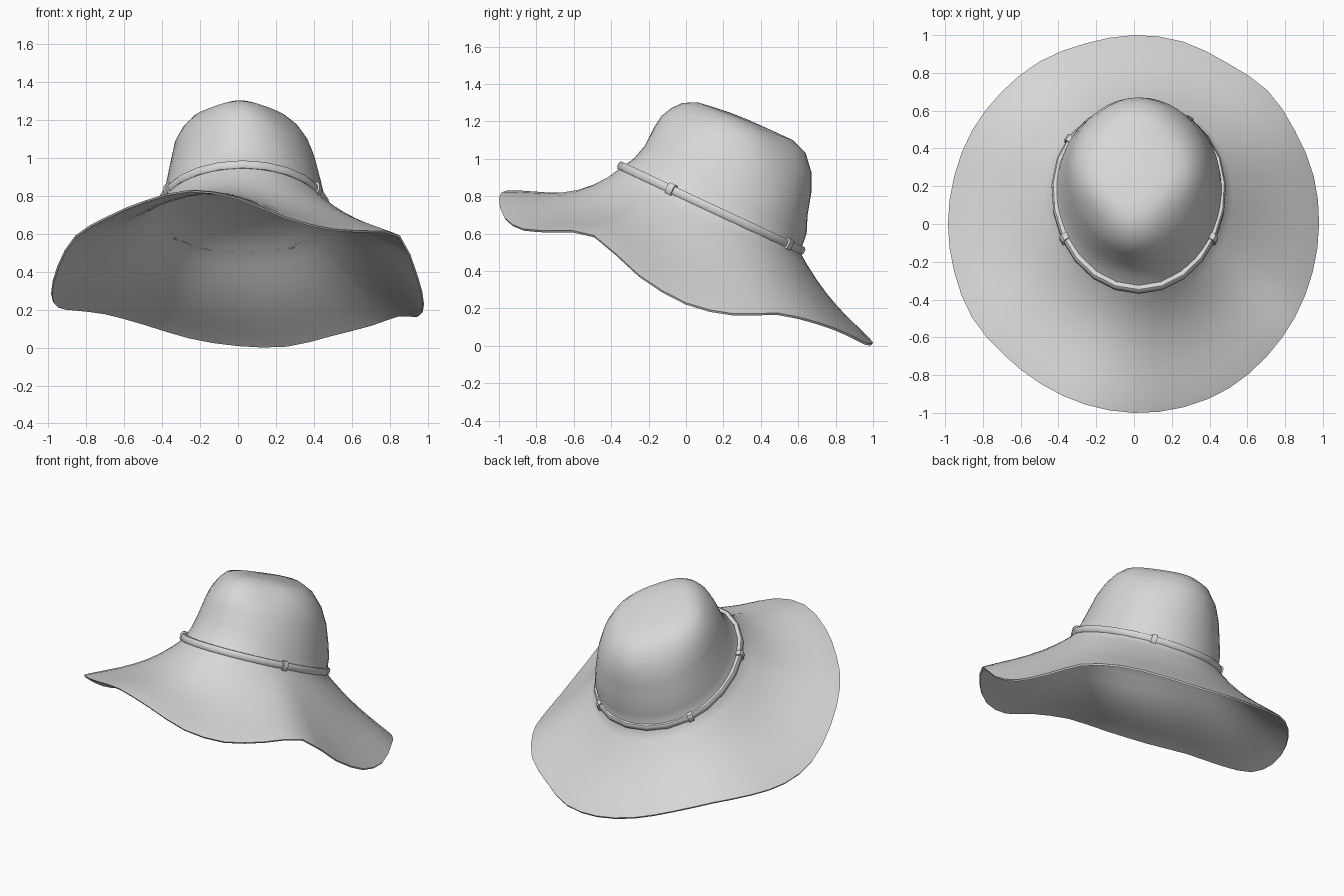
import bpy, bmesh
from math import sin, cos, radians, pi
from mathutils import Vector

cube = bpy.data.objects.get("Cube")
if cube:
    bpy.data.objects.remove(cube)

felt = bpy.data.materials.new("light grey felt")
felt.use_nodes = True
GREY = (0.68, 0.68, 0.68, 1)
felt.diffuse_color = GREY
felt.node_tree.nodes["Principled BSDF"].inputs["Base Color"].default_value = GREY


def loft(name, rings, tips=None, loop=False):
    """Bridge rings of points; tips close both ends to a point, loop joins last to first."""
    bm = bmesh.new()
    rows = [[bm.verts.new(p) for p in ring] for ring in rings]
    pairs = list(zip(rows, rows[1:])) + ([(rows[-1], rows[0])] if loop else [])
    n = len(rows[0])
    for low, high in pairs:
        for i in range(n):
            j = (i + 1) % n
            bm.faces.new((low[i], low[j], high[j], high[i]))
    if tips:
        for row, point in zip((rows[0], rows[-1]), tips):
            tip = bm.verts.new(point)
            for i in range(n):
                bm.faces.new((row[i], row[(i + 1) % n], tip))
    elif not loop:
        bm.faces.new(rows[0])
        bm.faces.new(rows[-1])
    bmesh.ops.recalc_face_normals(bm, faces=bm.faces)
    mesh = bpy.data.meshes.new(name)
    bm.to_mesh(mesh)
    bm.free()
    mesh.materials.append(felt)
    obj = bpy.data.objects.new(name, mesh)
    bpy.context.collection.objects.link(obj)
    bpy.ops.object.select_all(action='DESELECT')
    obj.select_set(True)
    bpy.context.view_layer.objects.active = obj
    bpy.ops.object.shade_smooth_by_angle(angle=radians(50))
    return obj


def spline(values, t):
    """Closed smooth interpolation through evenly spaced values."""
    n, k = len(values), int(t)
    f = t - k
    a, b, c, d = (values[(k + o) % n] for o in (-1, 0, 1, 2))
    return b + 0.5 * f * (c - a + f * (2*a - 5*b + 4*c - d + f * (3*(b - c) + d - a)))


def oval(a, front, back, half_width, shift, widen=.15, diamond=0):
    """Tilted oval between front and back (y, z); widen fills the back, diamond trims corners."""
    s = 1 - diamond * sin(2 * a) ** 2
    k = (1 - s * cos(a)) / 2
    return Vector((shift + half_width * s * sin(a) * (1 + widen * k * k),
                   front[0] + (back[0] - front[0]) * k,
                   front[1] + (back[1] - front[1]) * k))


# Wavy brim edge, every 15 degrees from the front towards +x
EDGE_Z = [.79, .685, .625, .615, .59, .38, .23, .172, .175, .125, .07, .015,
          .018, .058, .13, .185, .205, .22, .285, .43, .59, .69, .775, .83]
EDGE_R = [1, 1.005, 1.005, .993, .985, .98, .98, .985, .985, 1, .985, 1,
          1, .99, .995, .99, .99, .985, .985, .985, .99, .977, .98, .99]

SEGMENTS = 48
angles = [2 * pi * i / SEGMENTS for i in range(SEGMENTS)]
BASE = ((-.35, .95), (.61, .5), .425, .025)
CENTRE = Vector((BASE[3], .13, .725))
UP = Vector((0, .42, .905)).normalized()
THICKNESS = .012


def brim_point(a, t):
    k = a / (2 * pi) * len(EDGE_Z)
    r = spline(EDGE_R, k)
    edge = Vector((r * sin(a), -r * cos(a), spline(EDGE_Z, k)))
    p = oval(a, *BASE).lerp(edge, t)
    sag = .075 + .02 * cos(a) + .02 * cos(2 * a) - .015 * sin(a)
    p.z -= sag * 3.2 * t * (1 - t) ** 1.5
    return p


def under_point(a, t):
    return brim_point(a, t) + Vector((-.5 * sin(a), .5 * cos(a), -.87)) * THICKNESS


def lining_point(a, size, rise):
    return CENTRE.lerp(under_point(a, 0), size) + UP * rise


# Domed lining in the head opening, underside, brim top and crown as one closed skin
STEPS = (.1, .23, .36, .5, .65, .8, .93, 1)
lining = [[lining_point(a, size, rise) for a in angles]
          for size, rise in ((.25, .095), (.5, .08), (.72, .055), (.9, .024))]
underside = [[under_point(a, t) for a in angles] for t in STEPS]
brim = [[brim_point(a, t) for a in angles] for t in reversed(STEPS)]
crown_levels = [
    BASE,
    ((-.28, 1.0), (.645, .6), .41, .03),
    ((-.22, 1.07), (.65, .7), .39, .03),
    ((-.17, 1.17), (.67, .82), .365, .027, .15, .02),
    ((-.13, 1.23), (.67, .93), .34, .02, .15, .05),
    ((-.08, 1.27), (.64, 1.03), .3, .015, .12, .08),
    ((-.02, 1.298), (.57, 1.1), .25, .01, .1, .1),
    ((.06, 1.302), (.44, 1.16), .165, .01, .1, .08),
    ((.15, 1.275), (.34, 1.205), .08, .01, 0),
]
crown = [[oval(a, *level) for a in angles] for level in crown_levels]
loft("hat_body", lining + underside + brim + crown,
     tips=(CENTRE + UP * .1, (.01, .24, 1.245)))


# Hat band and its keeper loops follow the base of the crown
def strap_section(a, out, half_height):
    base = oval(a, *BASE) + UP * .012
    outward = (oval(a, *BASE) - CENTRE).normalized()
    profile = [(-.012, -1), (out * .6, -1), (out, -.55), (out, .55), (out * .6, 1), (-.012, 1)]
    return [base + outward * o + UP * (h * half_height) for o, h in profile]


BAND_STEPS = 22
loft("hat_band", [strap_section(2 * pi * i / BAND_STEPS, .02, .022)
                  for i in range(BAND_STEPS)], loop=True)

LOOPS = {"front_left": 64, "back_left": 147, "back_right": 231, "front_right": 296}
for place, degrees in LOOPS.items():
    loft(f"band_loop_{place}",
         [strap_section(radians(degrees + d), .029, .031) for d in (-2, 2)])
